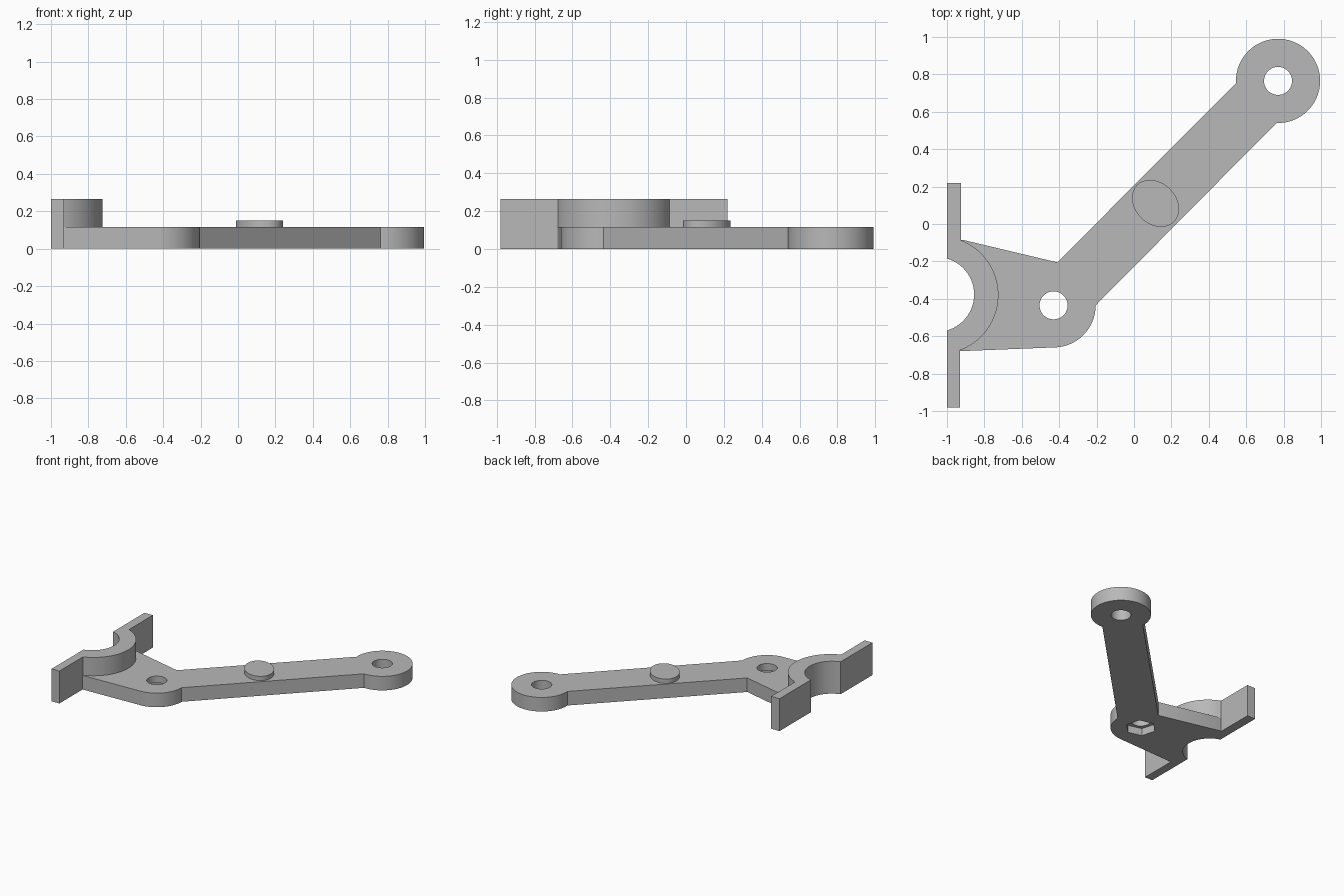
import bpy, bmesh
from math import radians, cos, sin

cube = bpy.data.objects.get("Cube")
if cube:
    bpy.data.objects.remove(cube, do_unlink=True)

grey = bpy.data.materials.new("plain grey")
grey.use_nodes = True
colour = (0.48, 0.48, 0.48, 1)
grey.diffuse_color = colour
grey.node_tree.nodes["Principled BSDF"].inputs["Base Color"].default_value = colour

THICK = 0.115          # arm thickness
TALL = 0.265           # clamp height
PIVOT = (-0.43, -0.435)
TIP = (0.77, 0.765)
LUG, HOLE = 0.225, 0.075


def arc(centre, radius, start, end, steps=40):
    """Points along an arc, angles in degrees."""
    angles = [radians(start + (end - start) * i / steps) for i in range(steps + 1)]
    return [(centre[0] + radius * cos(a), centre[1] + radius * sin(a)) for a in angles]


def prism(name, outline, bottom, top):
    """Extrude a flat outline from bottom to top."""
    bm = bmesh.new()
    face = bm.faces.new([bm.verts.new((x, y, bottom)) for x, y in outline])
    new = bmesh.ops.extrude_face_region(bm, geom=[face])["geom"]
    verts = [v for v in new if isinstance(v, bmesh.types.BMVert)]
    bmesh.ops.translate(bm, verts=verts, vec=(0, 0, top - bottom))
    bmesh.ops.recalc_face_normals(bm, faces=bm.faces)
    mesh = bpy.data.meshes.new(name)
    bm.to_mesh(mesh)
    bm.free()
    mesh.materials.append(grey)
    obj = bpy.data.objects.new(name, mesh)
    bpy.context.collection.objects.link(obj)
    return obj


def combine(target, other, operation):
    """Apply a boolean and remove the helper."""
    other.hide_render = True
    mod = target.modifiers.new(operation.lower(), "BOOLEAN")
    mod.operation, mod.solver, mod.object = operation, "EXACT", other
    bpy.ops.object.select_all(action="DESELECT")
    bpy.context.view_layer.objects.active = target
    target.select_set(True)
    bpy.ops.object.modifier_apply(modifier=mod.name)
    bpy.data.objects.remove(other, do_unlink=True)


# Flat arm with its web, elbow and round tip
arm_outline = [(-0.935, -0.68)]
arm_outline += arc(PIVOT, LUG, -90, 0)
arm_outline += arc(TIP, LUG, -92, 183, 72)
arm_outline += [(-0.41, -0.205), (-0.915, -0.085), (-0.94, -0.09)]
arm_outline += arc((-1.04, -0.38), 0.26, 70, -70)
arm = prism("link_arm", arm_outline, 0, THICK)

# Tall half-round clamp with two side flanges
clamp_outline = [(-1, -0.98), (-0.93, -0.98)]
clamp_outline += arc((-1.04, -0.38), 0.315, -69.6, 68.6, 48)
clamp_outline += [(-0.925, 0.22), (-1, 0.22)]
clamp_outline += arc((-1.055, -0.377), 0.2, 74, -74)
clamp = prism("half_clamp", clamp_outline, 0, TALL)
combine(arm, clamp, "UNION")

# Bolt holes, and a hexagonal nut pocket under the elbow
for centre in (PIVOT, TIP):
    combine(arm, prism("hole_cutter", arc(centre, HOLE, 0, 350, 35), -0.1, 0.3), "DIFFERENCE")
combine(arm, prism("nut_cutter", arc(PIVOT, 0.115, 45, 345, 5), -0.1, 0.06), "DIFFERENCE")

# Plain raised pad on the middle of the arm
pad_outline = [(0.115 + (u + v) * 0.707, 0.11 + (v - u) * 0.707)
               for u, v in ((0.14 * x, 0.11 * y) for x, y in arc((0, 0), 1, 0, 350, 35))]
pad = prism("raised_pad", pad_outline, THICK, 0.15)

for obj in (arm, pad):
    bpy.ops.object.select_all(action="DESELECT")
    bpy.context.view_layer.objects.active = obj
    obj.select_set(True)
    bpy.ops.object.shade_smooth_by_angle(angle=radians(30))
